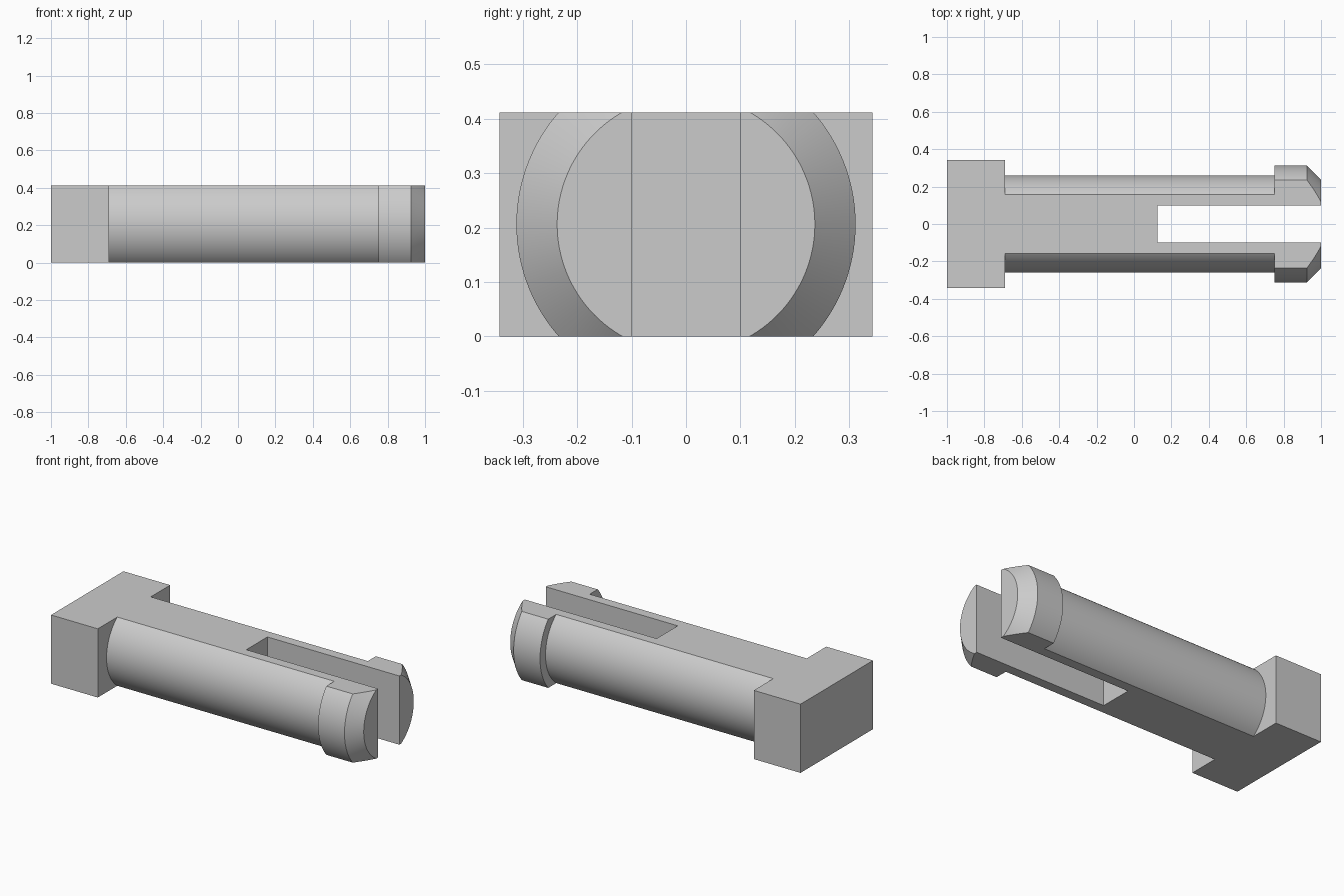
import bpy, bmesh, math

if "Cube" in bpy.data.objects:
    bpy.data.objects.remove(bpy.data.objects["Cube"], do_unlink=True)

HEIGHT = 0.412
AXIS_Z = HEIGHT / 2
SEGMENTS = 128

grey = bpy.data.materials.new("plain grey")
grey.use_nodes = True
grey.diffuse_color = (0.6, 0.6, 0.6, 1)
grey.node_tree.nodes["Principled BSDF"].inputs["Base Color"].default_value = (0.6, 0.6, 0.6, 1)


def add_object(name, bm):
    bmesh.ops.recalc_face_normals(bm, faces=bm.faces)
    mesh = bpy.data.meshes.new(name)
    bm.to_mesh(mesh)
    bm.free()
    mesh.materials.append(grey)
    obj = bpy.data.objects.new(name, mesh)
    bpy.context.collection.objects.link(obj)
    return obj


def box(name, x0, x1, half_y, z0, z1):
    bm = bmesh.new()
    bmesh.ops.create_cube(bm, size=1)
    for v in bm.verts:
        v.co = ((x0 + x1) / 2 + v.co.x * (x1 - x0),
                v.co.y * 2 * half_y,
                (z0 + z1) / 2 + v.co.z * (z1 - z0))
    return add_object(name, bm)


def lathe(name, profile):
    """Solid of revolution about the x axis, from (x, radius) pairs."""
    bm = bmesh.new()
    rings = []
    for x, r in profile:
        angles = [2 * math.pi * i / SEGMENTS for i in range(SEGMENTS)]
        rings.append([bm.verts.new((x, r * math.cos(a), AXIS_Z + r * math.sin(a)))
                      for a in angles])
    for a, b in zip(rings, rings[1:]):
        for i in range(SEGMENTS):
            j = (i + 1) % SEGMENTS
            bm.faces.new((a[i], a[j], b[j], b[i]))
    bm.faces.new(rings[0])
    bm.faces.new(rings[-1])
    return add_object(name, bm)


def combine(target, other, operation):
    """Apply a boolean and discard the helper."""
    mod = target.modifiers.new(operation.lower(), "BOOLEAN")
    mod.operation = operation
    mod.solver = "EXACT"
    mod.object = other
    bpy.context.view_layer.objects.active = target
    bpy.ops.object.modifier_apply(modifier=mod.name)
    bpy.data.objects.remove(other, do_unlink=True)


# Round shaft with a stepped collar and chamfered tip
pin = lathe("split_pin", [(-0.85, 0.26), (0.75, 0.26), (0.75, 0.312),
                          (0.925, 0.312), (1.0, 0.237)])

# Rectangular head
combine(pin, box("head", -1.0, -0.69, 0.343, -0.2, HEIGHT + 0.2), "UNION")

# Flat top and bottom
combine(pin, box("slab", -1.5, 1.5, 0.6, 0, HEIGHT), "INTERSECT")

# Slot that splits the end into two prongs
combine(pin, box("slot", 0.125, 1.5, 0.1, -0.5, 1.0), "DIFFERENCE")

# Smooth curved walls, crisp edges
bpy.ops.object.select_all(action="DESELECT")
pin.select_set(True)
bpy.context.view_layer.objects.active = pin
bpy.ops.object.shade_smooth_by_angle(angle=math.radians(25))
